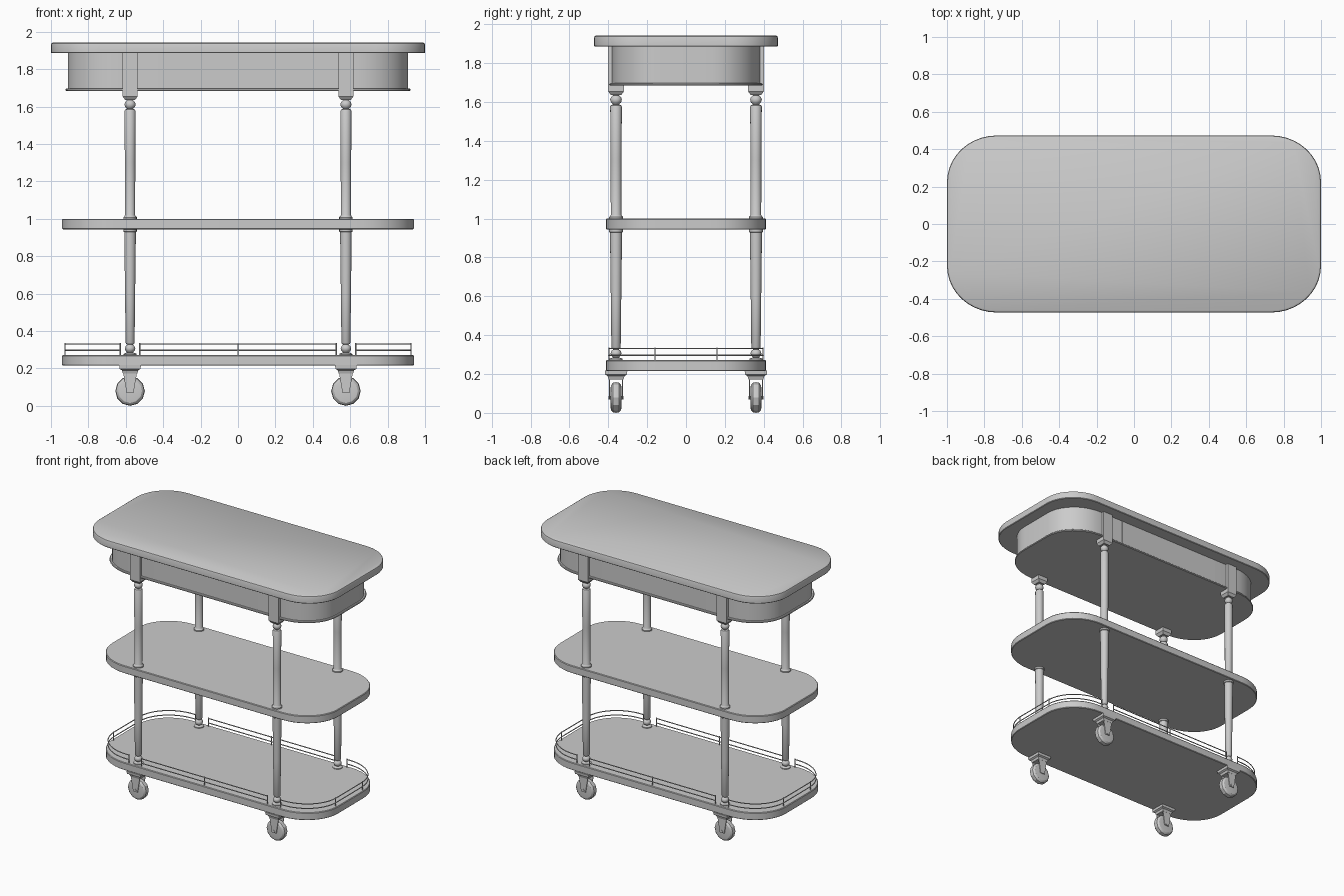
import bpy, bmesh
from math import sin, cos, pi, radians

if "Cube" in bpy.data.objects:
    bpy.data.objects.remove(bpy.data.objects["Cube"])

LX, LY = 0.577, 0.36     # leg positions


def finish(name, bm, angle=35):
    bmesh.ops.recalc_face_normals(bm, faces=bm.faces)
    me = bpy.data.meshes.new(name)
    bm.to_mesh(me)
    bm.free()
    ob = bpy.data.objects.new(name, me)
    bpy.context.collection.objects.link(ob)
    bpy.ops.object.select_all(action='DESELECT')
    ob.select_set(True)
    bpy.context.view_layer.objects.active = ob
    bpy.ops.object.shade_smooth_by_angle(angle=radians(angle))
    return ob


def loft(bm, rings):
    vr = [[bm.verts.new(p) for p in r] for r in rings]
    n = len(vr[0])
    for a, b in zip(vr, vr[1:]):
        for i in range(n):
            j = (i + 1) % n
            bm.faces.new((a[i], a[j], b[j], b[i]))
    bm.faces.new(vr[0][::-1])
    bm.faces.new(vr[-1])


def outline(hx, hy, rx, ry, seg=10):
    pts = []
    for sx, sy, a0 in ((1, 1, 0), (-1, 1, 90), (-1, -1, 180), (1, -1, 270)):
        for i in range(seg + 1):
            a = radians(a0 + 90 * i / seg)
            pts.append((sx * (hx - rx) + rx * cos(a), sy * (hy - ry) + ry * sin(a)))
    return pts


def slab(name, hx, hy, rx, ry, profile):
    # profile: (z, inset) pairs from bottom to top
    bm = bmesh.new()
    loft(bm, [[(x, y, z) for x, y in outline(hx - d, hy - d, rx - d, ry - d)]
              for z, d in profile])
    return finish(name, bm)


def turned(bm, x, y, profile, n=16, rot=0.0):
    # profile: (z, radius) pairs
    loft(bm, [[(x + r * cos(rot + 2 * pi * i / n), y + r * sin(rot + 2 * pi * i / n), z)
               for i in range(n)] for z, r in profile])


def ball(z, r, h):
    return [(z + h * sin(a), r * cos(a)) for a in (radians(d) for d in (-60, -30, 0, 30, 60))]


# Tabletop, drawer case and shelves
slab("tabletop", 1.0, 0.473, 0.265, 0.25,
     [(1.885, 0.004), (1.889, 0), (1.93, 0), (1.938, 0.003), (1.943, 0.012)])
slab("drawer_case", 0.91, 0.38, 0.28, 0.25, [(1.69, 0), (1.887, 0)])
slab("case_lip", 0.923, 0.393, 0.29, 0.26, [(1.684, 0.003), (1.687, 0), (1.693, 0), (1.697, 0.004)])
for name, z in (("middle_shelf", 0.943), ("bottom_shelf", 0.215)):
    slab(name, 0.94, 0.412, 0.28, 0.26,
         [(z, 0.004), (z + 0.004, 0), (z + 0.052, 0), (z + 0.057, 0.004)])

# Drawer fronts
for side, s in (("front", -1), ("back", 1)):
    bm = bmesh.new()
    y0, y1 = s * 0.37, s * 0.384
    loft(bm, [[(-0.43, y0, z), (0.43, y0, z), (0.43, y1, z), (-0.43, y1, z)]
              for z in (1.70, 1.88)])
    finish(side + "_drawer_panel", bm)

# Legs: square block, ball turnings, tapered shafts and collars
upper = [(0.98, 0.036), (1.008, 0.036), (1.014, 0.03), (1.02, 0.027), (1.3, 0.028),
         (1.575, 0.03), (1.583, 0.026), (1.586, 0.02)] + ball(1.611, 0.03, 0.027) + [(1.645, 0.024)]
lower = [(0.255, 0.034), (0.278, 0.034), (0.283, 0.024)] + ball(0.306, 0.028, 0.024) + \
        [(0.332, 0.021), (0.337, 0.024), (0.6, 0.027), (0.92, 0.031), (0.928, 0.031),
         (0.931, 0.036), (0.96, 0.036)]
q = 2 ** 0.5
for end, sx in (("left", -1), ("right", 1)):
    for side, sy in (("front", -1), ("back", 1)):
        bm = bmesh.new()
        x, y = sx * LX, sy * LY
        turned(bm, x, y, [(1.636, 0.027 * q), (1.655, 0.041 * q), (1.888, 0.041 * q)], 4, pi / 4)
        turned(bm, x, y, upper)
        turned(bm, x, y, lower)
        finish(f"{side}_{end}_leg", bm)

        # Caster mount, swivel and fork
        bm = bmesh.new()
        turned(bm, x, y, [(0.173, 0.038 * q), (0.19, 0.044 * q), (0.197, 0.056 * q),
                          (0.217, 0.058 * q)], 4, pi / 4)
        for t in (-1, 1):
            fork = ((-0.037, 0.177), (0.037, 0.177), (0.018, 0.068), (-0.018, 0.068))
            loft(bm, [[(x + px, y + t * d, pz) for px, pz in fork] for d in (0.031, 0.037)])
        finish(f"{side}_{end}_caster_fork", bm)

        # Low-sided wheel with rounded tread
        bm = bmesh.new()
        prof = ((-0.028, 0.05), (-0.026, 0.064), (-0.015, 0.076), (0, 0.079),
                (0.015, 0.076), (0.026, 0.064), (0.028, 0.05))
        loft(bm, [[(x + r * sin(2 * pi * i / 12), y + d, 0.079 - r * cos(2 * pi * i / 12))
                   for i in range(12)] for d, r in prof])
        turned_axle = [[(x + 0.009 * cos(pi * i / 4), y + d, 0.079 + 0.009 * sin(pi * i / 4))
                        for i in range(8)] for d in (-0.039, 0.039)]
        loft(bm, turned_axle)
        finish(f"{side}_{end}_caster_wheel", bm, 25)


# Gallery rails around the bottom shelf
def wires(name, paths, r=0.0035):
    cu = bpy.data.curves.new(name, 'CURVE')
    cu.dimensions = '3D'
    cu.bevel_depth = r
    cu.bevel_resolution = 1
    cu.use_fill_caps = True
    for path in paths:
        sp = cu.splines.new('POLY')
        sp.points.add(len(path) - 1)
        for p, c in zip(sp.points, path):
            p.co = (*c, 1)
    ob = bpy.data.objects.new(name, cu)
    bpy.context.collection.objects.link(ob)
    bpy.ops.object.select_all(action='DESELECT')
    ob.select_set(True)
    bpy.context.view_layer.objects.active = ob
    bpy.ops.object.convert(target='MESH')


RX, RY = 0.925, 0.397
loop = outline(RX, RY, 0.27, 0.245)
bend = [(0.63, -RY)] + loop[33:] + loop[:11] + [(0.63, RY)]


def gallery(name, plan, posts):
    wires(name, [[(x, y, z) for x, y in plan] for z in (0.297, 0.331)] +
          [[(x, y, 0.265), (x, y, 0.337)] for x, y in posts])


for side, s in (("front", -1), ("back", 1)):
    gallery(side + "_rail", [(-0.525, s * RY), (0.525, s * RY)],
            [(x, s * RY) for x in (-0.525, 0, 0.525)])
for end, s in (("left", -1), ("right", 1)):
    gallery(end + "_rail", [(s * x, y) for x, y in bend],
            [(s * 0.63, -RY), (s * RX, -0.16), (s * RX, 0.16), (s * 0.63, RY)])
